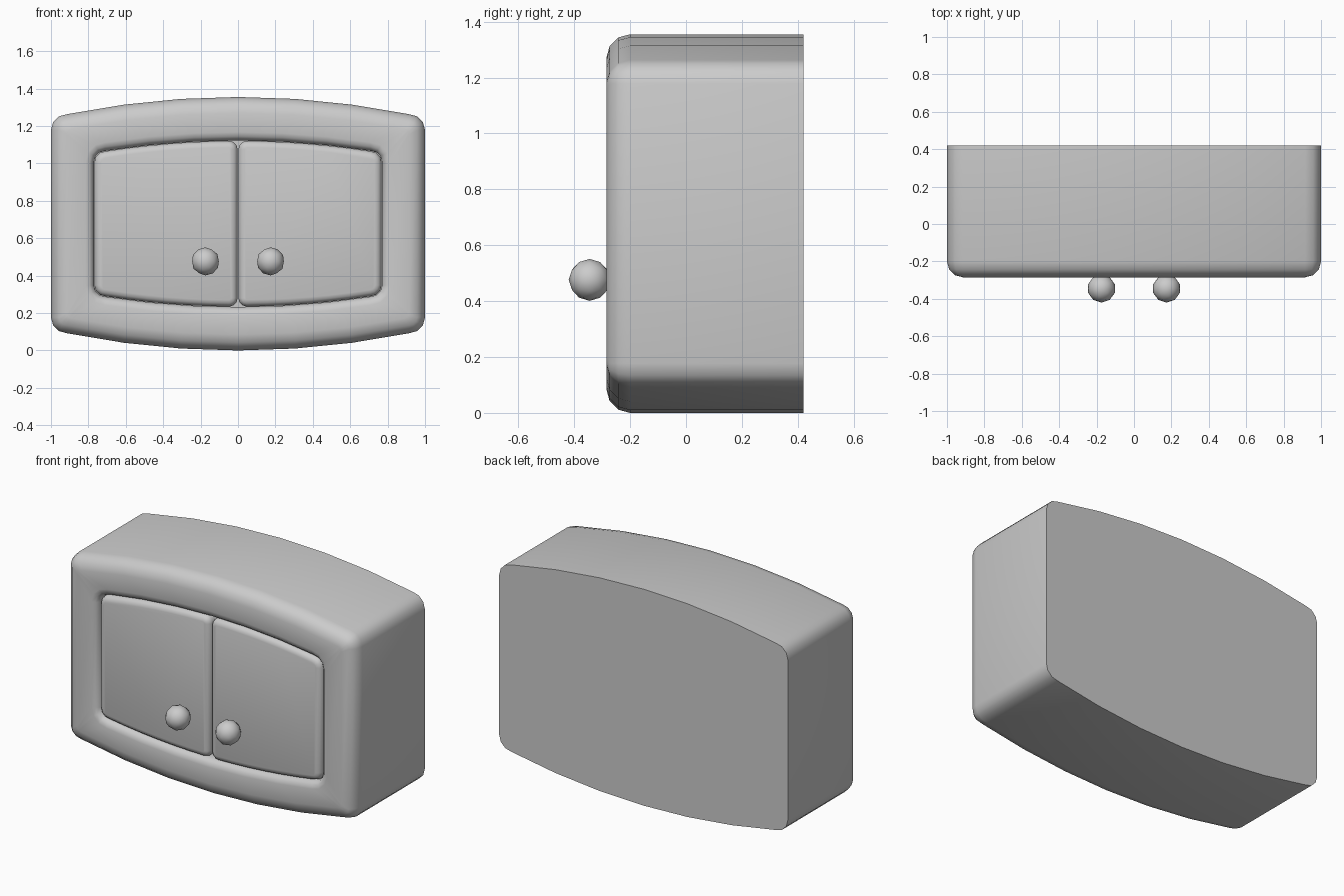
import bpy, bmesh
from math import sin, cos, pi, radians

if "Cube" in bpy.data.objects:
    bpy.data.objects.remove(bpy.data.objects["Cube"])

ZC = 0.6775      # mid height of the cabinet
CURVE = 0.11     # bow of the top and bottom edges


def outline(x0, x1, h, r0, r1, y):
    """Closed barrel-shaped loop with rounded corners at depth y."""
    def bow(x):
        return h - CURVE * x * x
    top = []
    for i in range(4):                       # left corner
        a = pi - i * pi / 6
        top.append((x0 + r0 + r0 * cos(a), bow(x0 + r0) - r0 + r0 * sin(a)))
    for i in range(1, 6):                    # bowed edge
        x = x0 + r0 + (x1 - r1 - x0 - r0) * i / 6
        top.append((x, bow(x)))
    for i in range(4):                       # right corner
        a = pi / 2 - i * pi / 6
        top.append((x1 - r1 + r1 * cos(a), bow(x1 - r1) - r1 + r1 * sin(a)))
    loop = top + [(x, -z) for x, z in reversed(top)]
    return [(x, y, ZC + z) for x, z in loop]


def finish(bm, name, mirror=False):
    bmesh.ops.recalc_face_normals(bm, faces=bm.faces)
    me = bpy.data.meshes.new(name)
    bm.to_mesh(me)
    bm.free()
    me.shade_smooth()
    me.set_sharp_from_angle(angle=radians(42))
    ob = bpy.data.objects.new(name, me)
    bpy.context.collection.objects.link(ob)
    if mirror:
        mod = ob.modifiers.new("Mirror", 'MIRROR')
        mod.use_mirror_merge = False
    return ob


def loft(name, loops, mirror=False):
    bm = bmesh.new()
    rings = [[bm.verts.new(p) for p in lp] for lp in loops]
    n = len(rings[0])
    for a, b in zip(rings, rings[1:]):
        for i in range(n):
            j = (i + 1) % n
            bm.faces.new((a[i], a[j], b[j], b[i]))
    bm.faces.new(rings[0])
    bm.faces.new(rings[-1])
    return finish(bm, name, mirror)


# cabinet body: rounded front edge, raised frame, rolled opening, recessed floor
R = 0.085
FRONT = -0.285
loops = [outline(-1, 1, ZC, R, R, 0.42)]
for k in range(4):
    a = k * pi / 6
    i = R * (1 - cos(a))
    c = max(R - i, 0.03)
    loops.append(outline(-1 + i, 1 - i, ZC - i, c, c, FRONT + R - R * sin(a)))
S = 0.045
for k in range(4):
    a = k * pi / 6
    i = S * (1 - sin(a))
    w, c = 0.77 + i, 0.06 + i
    loops.append(outline(-w, w, 0.445 + i, c, c, FRONT + S * (1 - cos(a))))
loops.append(outline(-0.77, 0.77, 0.445, 0.06, 0.06, -0.2))
loft("cabinet_body", loops)

# pair of doors with softened front edges
D = 0.035
loops = [outline(0.002, 0.768, 0.443, 0.045, 0.06, -0.2)]
for k in range(4):
    a = k * pi / 6
    i = D * (1 - cos(a))
    loops.append(outline(0.002 + i, 0.768 - i, 0.443 - i, 0.045 - i, 0.06 - i,
                         -0.28 + D - D * sin(a)))
loft("doors", loops, mirror=True)

# round knobs
bm = bmesh.new()
bmesh.ops.create_icosphere(bm, subdivisions=2, radius=0.075)
bmesh.ops.translate(bm, verts=bm.verts, vec=(0.174, -0.345, 0.476))
finish(bm, "door_knobs", mirror=True)
